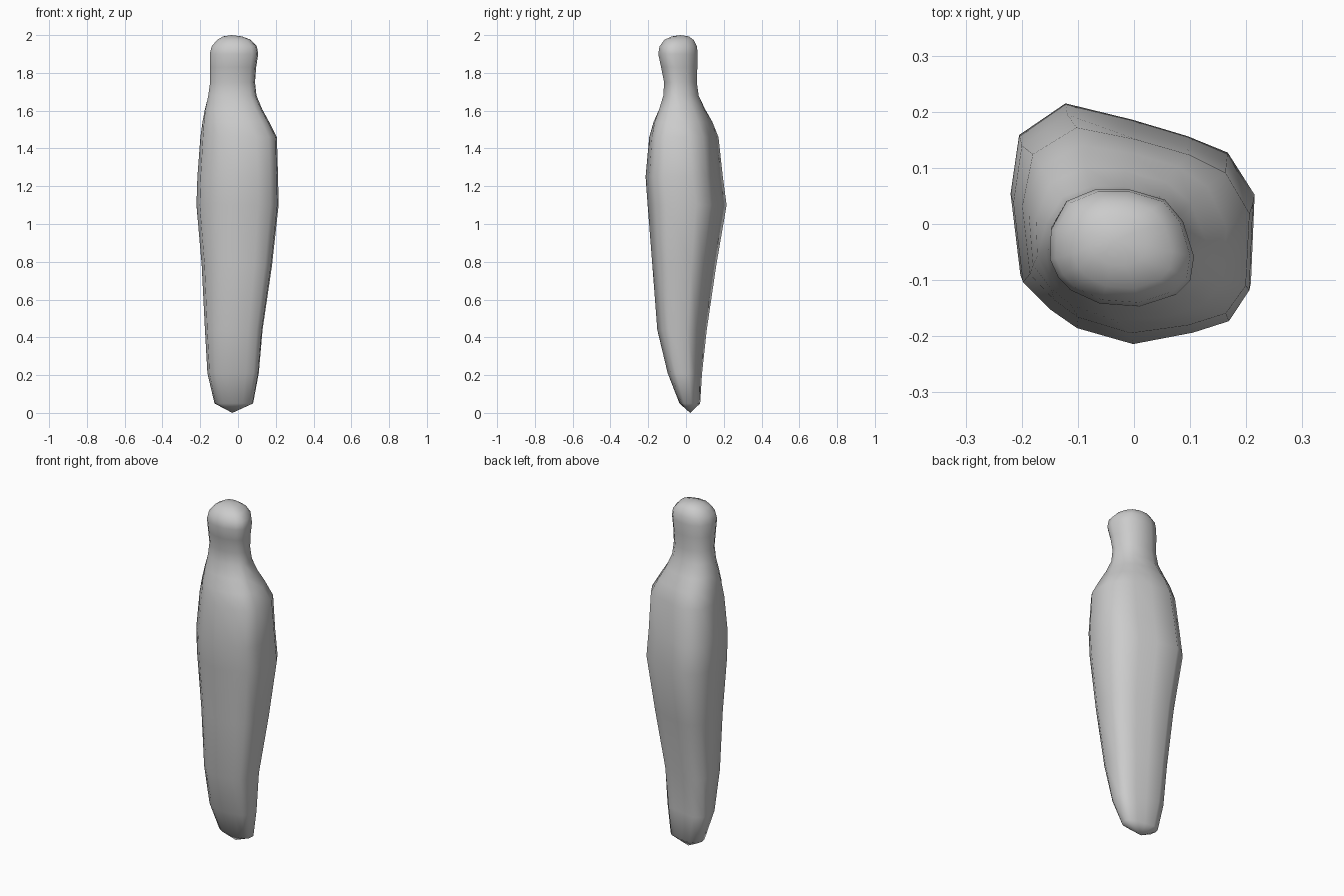
import bpy, bmesh

# Unit outlines (fit into each section's bounds): skewed torso and oval head
TORSO = [(-.93, .73), (-.55, 1), (0, .86), (.45, .72), (.78, .58), (1, .22), (.97, -.53),
         (.8, -.8), (.5, -.9), (0, -1), (-.47, -.86), (-.69, -.7), (-.92, -.46), (-1, .23)]
HEAD = [(-.75, .8), (-.35, 1), (.1, 1), (.6, .82), (.85, .45), (1, -.15), (.95, -.55),
        (.75, -.8), (.25, -1), (-.3, -.95), (-.7, -.72), (-.87, -.5), (-.98, -.2), (-.97, .3)]

# z, x min, x max, y min, y max, blend towards head outline
SECTIONS = [
    (.05, -.125, .08, -.035, .075, .2), (.21, -.162, .11, -.097, .085, 0),
    (.44, -.175, .13, -.152, .11, 0), (.78, -.192, .18, -.178, .16, 0),
    (1.1, -.22, .215, -.203, .215, 0), (1.25, -.215, .212, -.214, .195, 0),
    (1.46, -.2, .206, -.196, .172, .15), (1.54, -.19, .165, -.175, .14, .4),
    (1.61, -.178, .127, -.145, .1, .7), (1.68, -.16, .098, -.12, .067, 1),
    (1.75, -.15, .09, -.116, .057, 1), (1.83, -.151, .096, -.132, .06, 1),
    (1.9, -.152, .107, -.147, .062, 1), (1.94, -.142, .1, -.14, .058, 1),
    (1.975, -.112, .068, -.115, .04, 1), (1.993, -.08, .022, -.075, .015, 1)]


def ring(bm, z, x0, x1, y0, y1, t):
    cx, cy, rx, ry = (x0 + x1) / 2, (y0 + y1) / 2, (x1 - x0) / 2, (y1 - y0) / 2
    return [bm.verts.new((cx + rx * (a[0] + t * (b[0] - a[0])),
                          cy + ry * (a[1] + t * (b[1] - a[1])), z))
            for a, b in zip(TORSO, HEAD)]


# Lofted body with pointed foot and rounded head
bm = bmesh.new()
rings = [ring(bm, *s) for s in SECTIONS]
n = len(TORSO)
for lo, hi in zip(rings, rings[1:]):
    for i in range(n):
        j = (i + 1) % n
        bm.faces.new((lo[i], lo[j], hi[j], hi[i]))
for loop, tip in ((rings[0], (-.03, .022, 0)), (rings[-1], (-.035, -.03, 2))):
    v = bm.verts.new(tip)
    for i in range(n):
        bm.faces.new((loop[i], loop[(i + 1) % n], v))
bmesh.ops.recalc_face_normals(bm, faces=bm.faces)
for f in bm.faces:
    f.smooth = True
mesh = bpy.data.meshes.new("figure_body")
bm.to_mesh(mesh)
bm.free()
bpy.context.collection.objects.link(bpy.data.objects.new("figure_body", mesh))
